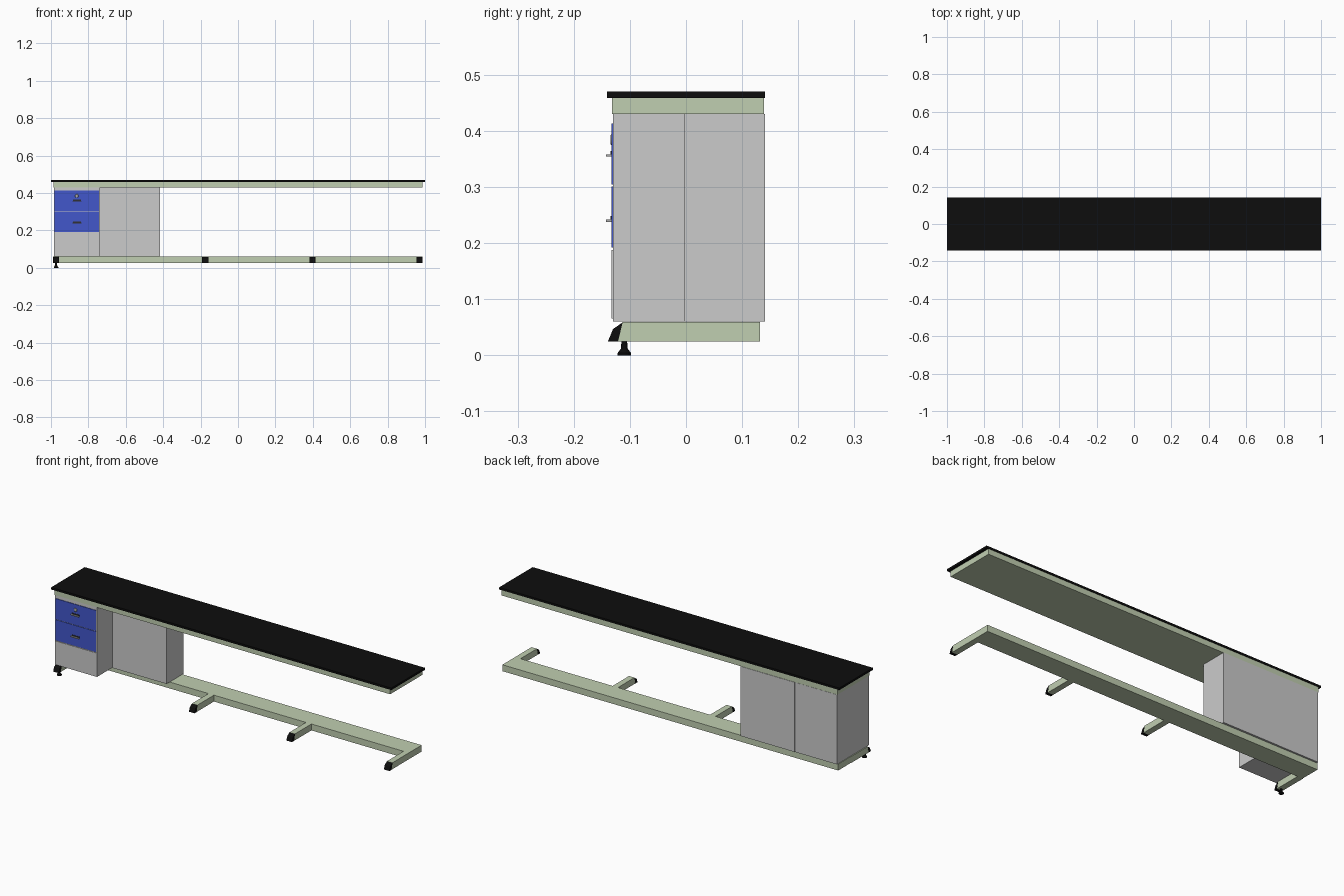
import bpy, bmesh

if "Cube" in bpy.data.objects:
    bpy.data.objects.remove(bpy.data.objects["Cube"])


def material(name, rgb):
    m = bpy.data.materials.new(name)
    m.diffuse_color = (*rgb, 1)
    m.use_nodes = True
    m.node_tree.nodes["Principled BSDF"].inputs["Base Color"].default_value = m.diffuse_color
    return m


black = material("black", (0.004, 0.004, 0.004))
green = material("pale green", (0.53, 0.62, 0.44))
grey = material("light grey", (0.60, 0.60, 0.60))
blue = material("drawer blue", (0.055, 0.095, 0.60))
metal = material("metal grey", (0.40, 0.40, 0.40))
dark = material("dark grey", (0.03, 0.03, 0.035))


def finish(name, bm, mat):
    bmesh.ops.recalc_face_normals(bm, faces=bm.faces)
    me = bpy.data.meshes.new(name)
    bm.to_mesh(me)
    bm.free()
    me.materials.append(mat)
    ob = bpy.data.objects.new(name, me)
    bpy.context.collection.objects.link(ob)
    return ob


def prism(name, profile, x0, x1, mat):
    """Extrude a (y, z) profile along x."""
    bm = bmesh.new()
    f = bm.faces.new([bm.verts.new((x0, y, z)) for y, z in profile])
    ext = bmesh.ops.extrude_face_region(bm, geom=[f])
    verts = [v for v in ext["geom"] if isinstance(v, bmesh.types.BMVert)]
    bmesh.ops.translate(bm, verts=verts, vec=(x1 - x0, 0, 0))
    return finish(name, bm, mat)


def box(name, x, y, z, mat):
    return prism(name, [(y[0], z[0]), (y[1], z[0]), (y[1], z[1]), (y[0], z[1])], x[0], x[1], mat)


def lathe(name, profile, centre, mat, axis="z"):
    """Round part from stacked (radius, height) rings."""
    bm = bmesh.new()
    for (r0, h0), (r1, h1) in zip(profile, profile[1:]):
        res = bmesh.ops.create_cone(bm, cap_ends=True, segments=20, radius1=r0, radius2=r1, depth=h1 - h0)
        bmesh.ops.translate(bm, verts=res["verts"], vec=(0, 0, (h0 + h1) / 2))
    if axis == "y":
        for v in bm.verts:
            v.co = (v.co.x, -v.co.z, v.co.y)
    bmesh.ops.translate(bm, verts=bm.verts, vec=centre)
    return finish(name, bm, mat)


# Worktop and frame under it
box("worktop", (-1, 1), (-0.141, 0.141), (0.459, 0.47), black)
box("worktop_frame", (-0.987, 0.987), (-0.132, 0.139), (0.43, 0.459), green)

# Base beam with feet and sloped black end caps
box("base_beam", (-0.987, 0.987), (0.025, 0.132), (0.025, 0.059), green)
cap = [(-0.139, 0.025), (-0.130, 0.047), (-0.113, 0.0585), (-0.121, 0.025)]
for i, x in enumerate((-0.973, -0.175, 0.398, 0.971)):
    prism(f"foot_{i}", [(-0.121, 0.025), (0.026, 0.025), (0.026, 0.059), (-0.113, 0.059)],
          x - 0.016, x + 0.016, green)
    prism(f"foot_cap_{i}", cap, x - 0.0165, x + 0.0165, black)

# Levelling foot under the left foot
lathe("leveller", [(0.012, 0), (0.012, 0.004), (0.006, 0.012), (0.005, 0.026)],
      (-0.973, -0.11, 0), black)

# Drawer cabinet and closed cabinet beside it
box("drawer_cabinet", (-0.985, -0.738), (-0.130, 0.140), (0.06, 0.43), grey)
box("side_cabinet", (-0.737, -0.418), (-0.003, 0.141), (0.06, 0.43), grey)
box("lower_panel", (-0.980, -0.743), (-0.133, -0.129), (0.066, 0.188), grey)

# Drawer fronts with handles and a lock
for name, z0, hz in (("upper", 0.304, 0.356), ("lower", 0.192, 0.240)):
    box(name + "_drawer", (-0.980, -0.743), (-0.133, -0.129), (z0, z0 + 0.109), blue)
    box(name + "_handle", (-0.885, -0.838), (-0.143, -0.132), (hz - 0.002, hz + 0.002), metal)
    box(name + "_handle_plate", (-0.883, -0.840), (-0.1345, -0.132), (hz + 0.002, hz + 0.008), dark)
lathe("lock", [(0.010, 0), (0.008, 0.002)], (-0.862, -0.1325, 0.384), metal, "y")
